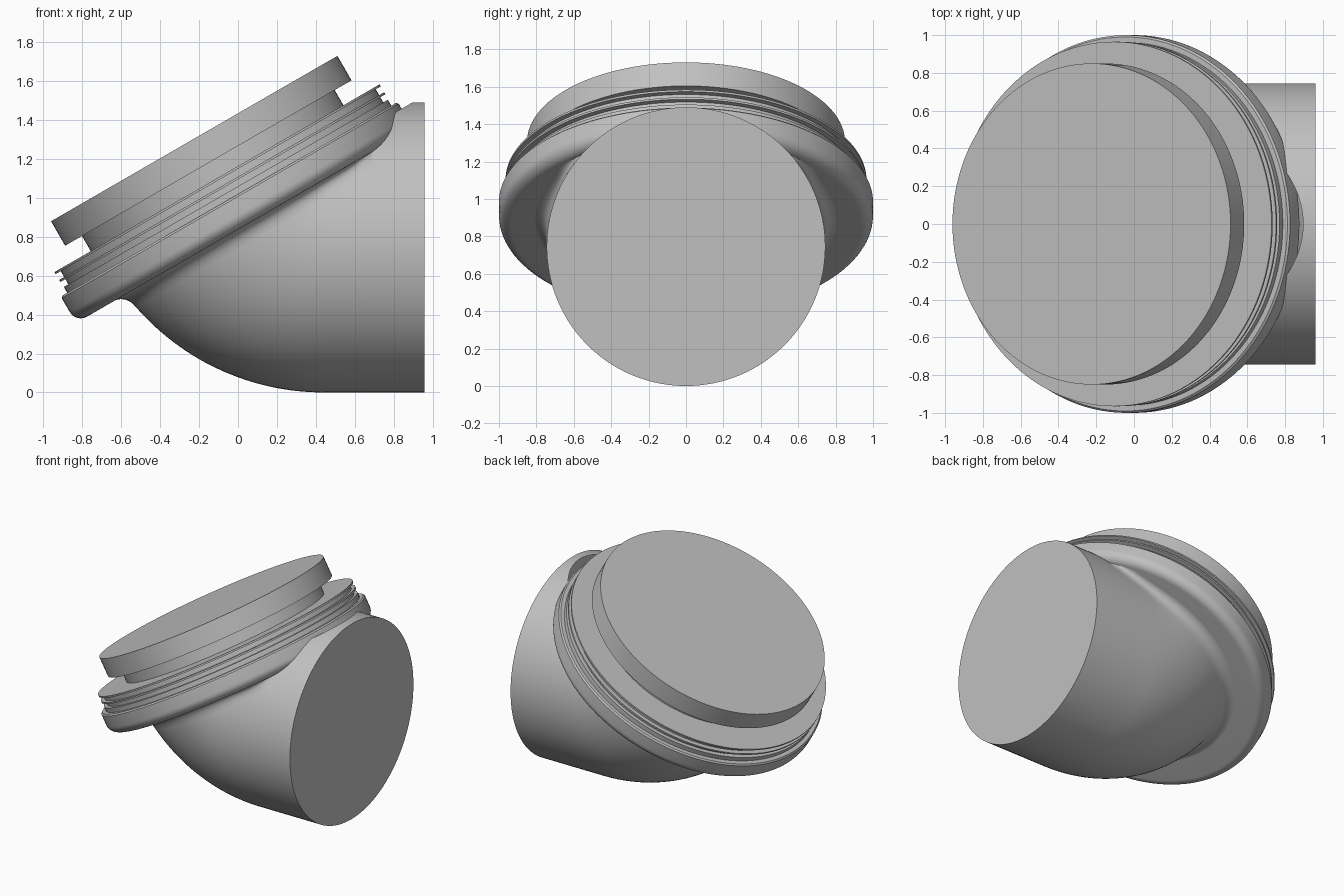
import bpy, bmesh, math
from mathutils import Matrix, Vector

cube = bpy.data.objects.get("Cube")
if cube:
    bpy.data.objects.remove(cube)

SEG = 128
TILT = Matrix.Translation((-0.225, 0, 1.305)) @ Matrix.Rotation(math.radians(-30), 4, 'Y')
PIPE_R, BEND_R, BEND_X = 0.745, 0.535, 0.44      # pipe radius, bend radius, bend start
END_X = 0.96
BEND_Z = PIPE_R + BEND_R

grey = bpy.data.materials.new("light_grey")
grey.use_nodes = True
COLOR = (0.53, 0.53, 0.53, 1)
grey.diffuse_color = COLOR
grey.node_tree.nodes["Principled BSDF"].inputs["Base Color"].default_value = COLOR


def finish(name, bm, angle=30):
    bmesh.ops.recalc_face_normals(bm, faces=bm.faces)
    mesh = bpy.data.meshes.new(name)
    bm.to_mesh(mesh)
    bm.free()
    mesh.materials.append(grey)
    obj = bpy.data.objects.new(name, mesh)
    bpy.context.collection.objects.link(obj)
    bpy.ops.object.select_all(action='DESELECT')
    obj.select_set(True)
    bpy.context.view_layer.objects.active = obj
    bpy.ops.object.shade_smooth_by_angle(angle=math.radians(angle))
    return obj


def loft(rings, caps=True):
    """Join closed rings of points with quads, with optional end faces."""
    bm = bmesh.new()
    loops = [[bm.verts.new(p) for p in ring] for ring in rings]
    for a, b in zip(loops, loops[1:]):
        for i in range(len(a)):
            j = (i + 1) % len(a)
            bm.faces.new((a[i], a[j], b[j], b[i]))
    if caps:
        bm.faces.new(loops[0])
        bm.faces.new(loops[-1])
    return bm


def angles():
    return [2 * math.pi * i / SEG for i in range(SEG)]


def turned(name, profile):
    """Lathe a (radius, height) profile round the tilted axis."""
    rings = [[TILT @ Vector((r * math.cos(a), r * math.sin(a), h)) for a in angles()]
             for r, h in profile]
    return finish(name, loft(rings))


# Lid and its neck
turned("lid", [(0.85, 0), (0.85, -0.145), (0.74, -0.145)])
turned("neck", [(0.75, -0.14), (0.75, -0.245)])

# Thin rims with grooves between them
turned("upper_rim", [(0.965, -0.235), (0.965, -0.247)])
turned("groove_core", [(0.935, -0.24), (0.935, -0.37)])
turned("middle_rim", [(0.965, -0.282), (0.965, -0.294)])
turned("lower_rim", [(0.962, -0.325), (0.962, -0.37)])

# Main flange with a rounded lower edge
round_edge = [(0.935 + 0.065 * math.cos(t), -0.452 - 0.065 * math.sin(t))
              for t in [math.pi / 2 * k / 8 for k in range(9)]]
turned("flange", [(0.94, -0.36), (0.99, -0.36), (1.0, -0.37)] + round_edge + [(0.6, -0.517)])

# Bent pipe: straight end, then a curve up into the flange, cut on the flange plane
rings = []
for x in (END_X, 0.83, 0.7, BEND_X):
    rings.append([Vector((x, PIPE_R * math.sin(a), PIPE_R - PIPE_R * math.cos(a))) for a in angles()])
for k in range(1, 25):
    t = math.radians(62) * k / 24
    ring = []
    for a in angles():
        d = BEND_R + PIPE_R * math.cos(a)
        ring.append(Vector((BEND_X - d * math.sin(t), PIPE_R * math.sin(a), BEND_Z - d * math.cos(t))))
    rings.append(ring)
bm = loft(rings)
bmesh.ops.bisect_plane(bm, geom=bm.verts[:] + bm.edges[:] + bm.faces[:],
                       plane_co=TILT @ Vector((0, 0, -0.4)),
                       plane_no=TILT.to_3x3() @ Vector((0, 0, 1)), clear_outer=True)
finish("bent_pipe", bm)


def inside_pipe(p):
    if p.x >= BEND_X:
        return math.hypot(p.y, p.z - PIPE_R) < PIPE_R
    return math.hypot(math.hypot(p.x - BEND_X, p.z - BEND_Z) - BEND_R, p.y) < PIPE_R


def pipe_radius(a, h):
    """Distance from the tilted axis to the pipe wall at height h."""
    lo, hi = 0.3, 1.05
    for _ in range(24):
        mid = (lo + hi) / 2
        if inside_pipe(TILT @ Vector((mid * math.cos(a), mid * math.sin(a), h))):
            lo = mid
        else:
            hi = mid
    return lo


# Concave fillet between the flange underside and the pipe
TOP, LOW, STEPS = -0.515, -0.6, 8
rings = [[] for _ in range(STEPS + 1)]
for a in angles():
    wall_top, wall_low = pipe_radius(a, TOP), pipe_radius(a, LOW)
    outer = min(wall_top + 0.085, 0.94)
    corner = min(wall_top, 0.94)
    for k in range(STEPS + 1):
        s = k / STEPS
        r = (1 - s) ** 2 * outer + 2 * s * (1 - s) * corner + s * s * min(wall_low, 0.98)
        h = TOP + (LOW - TOP) * s * s
        rings[k].append(TILT @ Vector((r * math.cos(a), r * math.sin(a), h)))
finish("flange_fillet", loft(rings, caps=False), 60)
